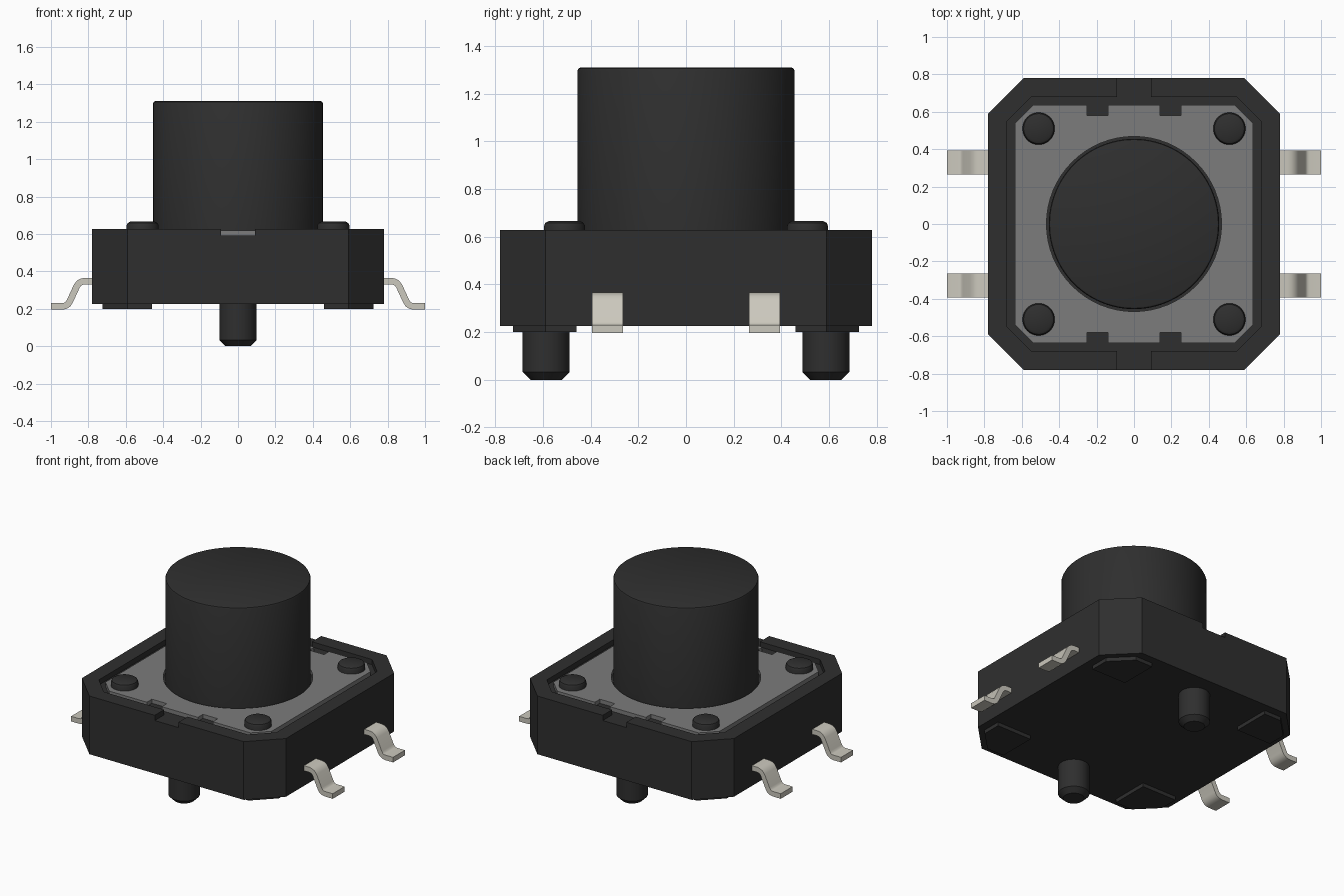
import bpy
import bmesh
from math import radians
from mathutils import Vector

default = bpy.data.objects.get("Cube")
if default:
    bpy.data.objects.remove(default, do_unlink=True)


def make_material(name, rgb):
    m = bpy.data.materials.new(name)
    m.use_nodes = True
    m.diffuse_color = (*rgb, 1)
    bsdf = m.node_tree.nodes["Principled BSDF"]
    bsdf.inputs["Base Color"].default_value = (*rgb, 1)
    bsdf.inputs["Roughness"].default_value = 0.6
    return m


BLACK = make_material("black plastic", (0.028, 0.028, 0.028))
GREY = make_material("grey plate", (0.2, 0.2, 0.2))
METAL = make_material("tin metal", (0.60, 0.58, 0.51))


def finish(bm, name, material, smooth=False):
    bmesh.ops.recalc_face_normals(bm, faces=bm.faces)
    mesh = bpy.data.meshes.new(name)
    bm.to_mesh(mesh)
    bm.free()
    mesh.materials.append(material)
    ob = bpy.data.objects.new(name, mesh)
    bpy.context.collection.objects.link(ob)
    select(ob)
    if smooth:
        bpy.ops.object.shade_smooth_by_angle(angle=radians(35))
    return ob


def select(ob):
    bpy.ops.object.select_all(action='DESELECT')
    ob.select_set(True)
    bpy.context.view_layer.objects.active = ob


def prism(name, outline, z0, z1, material):
    """Extrude a flat outline between two heights."""
    bm = bmesh.new()
    face = bm.faces.new([bm.verts.new((x, y, z0)) for x, y in outline])
    ext = bmesh.ops.extrude_face_region(bm, geom=[face])["geom"]
    verts = [v for v in ext if isinstance(v, bmesh.types.BMVert)]
    bmesh.ops.translate(bm, verts=verts, vec=(0, 0, z1 - z0))
    return finish(bm, name, material)


def octagon(h, c):
    """Square of half width h whose chamfers start at c."""
    return [(h, -c), (h, c), (c, h), (-c, h), (-h, c), (-h, -c), (-c, -h), (c, -h)]


def box(x0, x1, y0, y1):
    return [(x0, y0), (x1, y0), (x1, y1), (x0, y1)]


def lathe(name, profile, material, x=0, y=0, steps=64):
    """Spin a radius/height profile around a vertical axis."""
    bm = bmesh.new()
    verts = [bm.verts.new((r, 0, z)) for r, z in profile]
    edges = [bm.edges.new(pair) for pair in zip(verts, verts[1:])]
    bmesh.ops.spin(bm, geom=verts + edges, cent=(0, 0, 0), axis=(0, 0, 1),
                   angle=radians(360), steps=steps)
    bmesh.ops.remove_doubles(bm, verts=bm.verts, dist=0.0005)
    bmesh.ops.translate(bm, verts=bm.verts, vec=(x, y, 0))
    return finish(bm, name, material, smooth=True)


def cut(target, cutter):
    select(target)
    mod = target.modifiers.new("cut", 'BOOLEAN')
    mod.operation = 'DIFFERENCE'
    mod.solver = 'EXACT'
    mod.object = cutter
    bpy.ops.object.modifier_apply(modifier=mod.name)
    bpy.data.objects.remove(cutter, do_unlink=True)


# Housing with recessed top and a slot through the front and back rim
TOP, FLOOR = 0.628, 0.592
housing = prism("housing", octagon(0.78, 0.59), 0.226, TOP, BLACK)
cut(housing, prism("recess_cutter", octagon(0.678, 0.55), FLOOR, 0.8, BLACK))
cut(housing, prism("slot_cutter", box(-0.09, 0.09, -1, 1), FLOOR, 0.8, BLACK))

# Cover plate with a round opening and small edge notches
plate = prism("cover_plate", octagon(0.635, 0.54), FLOOR - 0.01, 0.62, GREY)
for sx in (-1, 1):
    for sy in (-1, 1):
        cut(plate, prism("notch_cutter",
                         box(sx * 0.195 - 0.057, sx * 0.195 + 0.057,
                             sy * 0.64 - 0.06, sy * 0.64 + 0.06), 0.5, 0.8, BLACK))
cut(plate, lathe("opening_cutter", [(0, 0.5), (0.468, 0.5), (0.468, 0.8), (0, 0.8)], BLACK))

# Push button
lathe("button", [(0, 0.585), (0.455, 0.585), (0.455, 1.297), (0.451, 1.306),
                 (0.443, 1.31), (0, 1.31)], BLACK, steps=96)

# Corner rivets on top and corner pads underneath
for sx in (-1, 1):
    for sy in (-1, 1):
        tag = ("left" if sx > 0 else "right") + ("_back" if sy > 0 else "_front")
        lathe("rivet_" + tag, [(0, 0.59), (0.086, 0.59), (0.086, 0.645), (0.08, 0.658),
                               (0.066, 0.666), (0, 0.666)], BLACK,
              sx * 0.51, sy * 0.51, 40)
        pad = [(0.46, 0.46), (0.725, 0.46), (0.725, 0.59), (0.59, 0.725), (0.46, 0.725)]
        prism("pad_" + tag, [(sx * x, sy * y) for x, y in pad], 0.2, 0.235, BLACK)

# Locating posts
for sy, tag in ((-1, "front"), (1, "back")):
    lathe("post_" + tag, [(0, 0), (0.066, 0), (0.098, 0.032), (0.098, 0.24), (0, 0.24)],
          BLACK, 0, sy * 0.587, 48)

# Bent terminal legs
PATH = [(0.72, 0.348), (0.82, 0.348), (0.836, 0.345), (0.85, 0.337), (0.861, 0.323),
        (0.899, 0.241), (0.909, 0.225), (0.923, 0.216), (0.94, 0.213), (1.0, 0.213)]


def leg(name, sx, y):
    pts = [Vector(p) for p in PATH]
    upper, lower = [], []
    for i, p in enumerate(pts):
        d = (pts[min(i + 1, len(pts) - 1)] - pts[max(i - 1, 0)]).normalized()
        n = Vector((-d.y, d.x)) * 0.0175
        upper.append(p + n)
        lower.append(p - n)
    bm = bmesh.new()
    rows = [[bm.verts.new((sx * p.x, y + s * 0.065, p.y)) for p in side]
            for side, s in ((upper, -1), (upper, 1), (lower, 1), (lower, -1))]
    for a, b in zip(rows, rows[1:] + rows[:1]):
        for i in range(len(pts) - 1):
            bm.faces.new((a[i], a[i + 1], b[i + 1], b[i]))
    for i in (0, -1):
        bm.faces.new([r[i] for r in rows])
    finish(bm, name, METAL, smooth=True)


for sx, side in ((1, "left"), (-1, "right")):
    for sy, end in ((-1, "front"), (1, "back")):
        leg(f"leg_{side}_{end}", sx, sy * 0.329)
